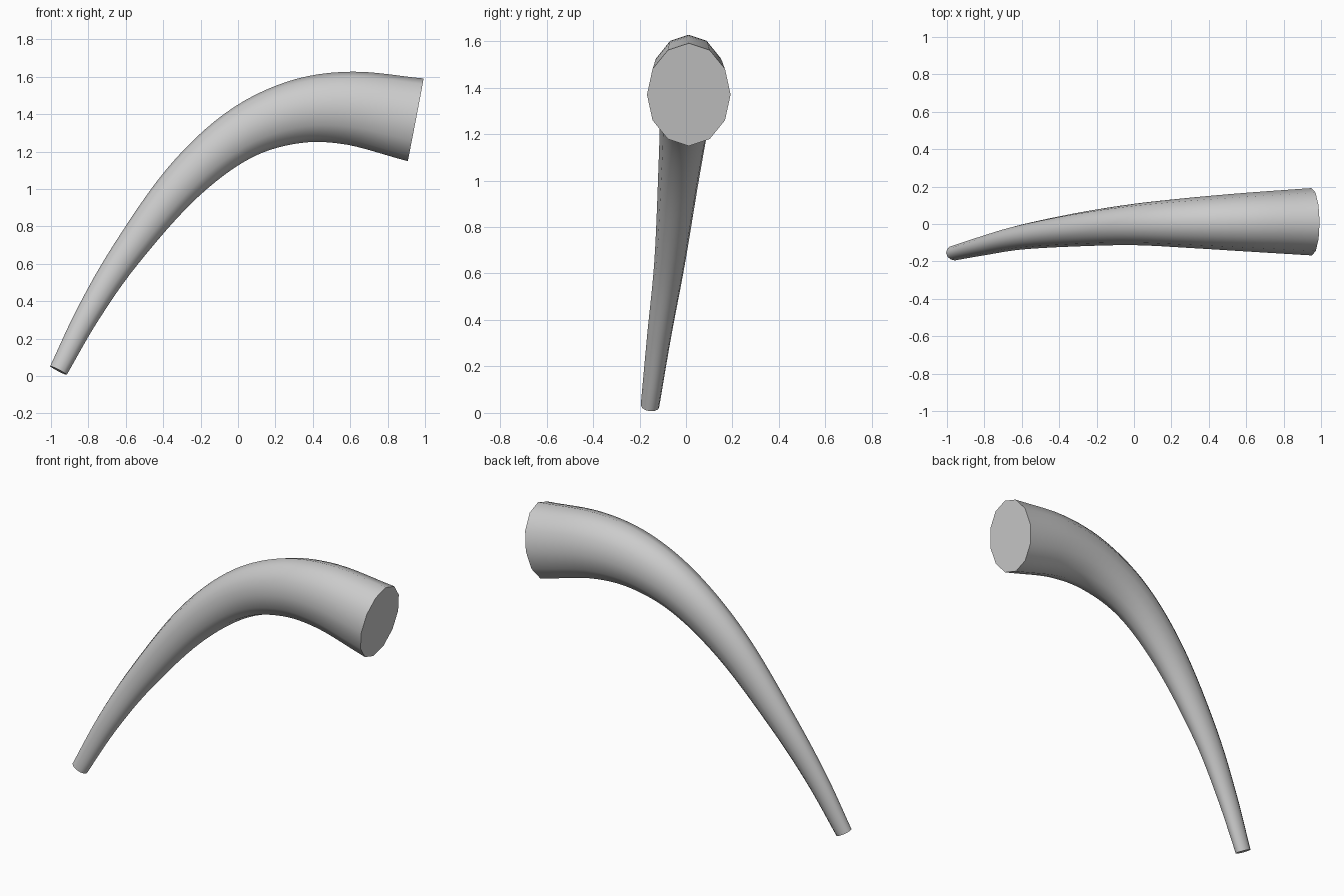
import bpy, bmesh, math
from mathutils import Vector

cube = bpy.data.objects.get("Cube")
if cube:
    bpy.data.objects.remove(cube, do_unlink=True)

SIDES = 12
STEPS = 6

# Centre line from narrow tip to wide mouth: x, y, z, half height
PATH = [Vector(p) for p in (
    (-.96, -.155, .03, .05),
    (-.8, -.115, .335, .065),
    (-.6, -.07, .65, .083),
    (-.3, -.03, 1.03, .112),
    (0, -.003, 1.285, .138),
    (.3, .006, 1.41, .168),
    (.6, .01, 1.432, .196),
    (.95, .012, 1.37, .225),
)]


def spline(points, steps):
    """Smooth curve through all the points."""
    ends = [2 * points[0] - points[1], *points, 2 * points[-1] - points[-2]]
    out = []
    for a, b, c, d in zip(ends, ends[1:], ends[2:], ends[3:]):
        for i in range(steps):
            t = i / steps
            out.append(b + (c - a) * t / 2 + (a - 2.5 * b + 2 * c - d / 2) * t**2
                       + (1.5 * (b - c) + (d - a) / 2) * t**3)
    return out + [points[-1]]


# Horn body: oval rings swept along the centre line
samples = spline(PATH, STEPS)
bm = bmesh.new()
rings = []
for i, s in enumerate(samples):
    before, after = samples[max(i - 1, 0)], samples[min(i + 1, len(samples) - 1)]
    tangent = (after - before).to_3d().normalized()
    across = Vector((-tangent.z, 0, tangent.x)).normalized()
    side = across.cross(tangent)
    ring = []
    for k in range(SIDES):
        angle = math.tau * k / SIDES
        offset = across * math.cos(angle) + side * math.sin(angle) * .8
        ring.append(bm.verts.new(s.to_3d() + offset * s.w))
    rings.append(ring)

for r0, r1 in zip(rings, rings[1:]):
    for k in range(SIDES):
        n = (k + 1) % SIDES
        bm.faces.new((r0[k], r0[n], r1[n], r1[k]))

# Flat ends
bm.faces.new(rings[0])
bm.faces.new(rings[-1])
bmesh.ops.recalc_face_normals(bm, faces=bm.faces)

mesh = bpy.data.meshes.new("horn")
bm.to_mesh(mesh)
bm.free()
horn = bpy.data.objects.new("horn", mesh)
bpy.context.collection.objects.link(horn)

# Plain grey
grey = bpy.data.materials.new("plain grey")
grey.use_nodes = True
colour = (.6, .6, .6, 1)
grey.diffuse_color = colour
grey.node_tree.nodes["Principled BSDF"].inputs["Base Color"].default_value = colour
mesh.materials.append(grey)

bpy.context.view_layer.objects.active = horn
horn.select_set(True)
bpy.ops.object.shade_smooth_by_angle(angle=math.radians(50))
